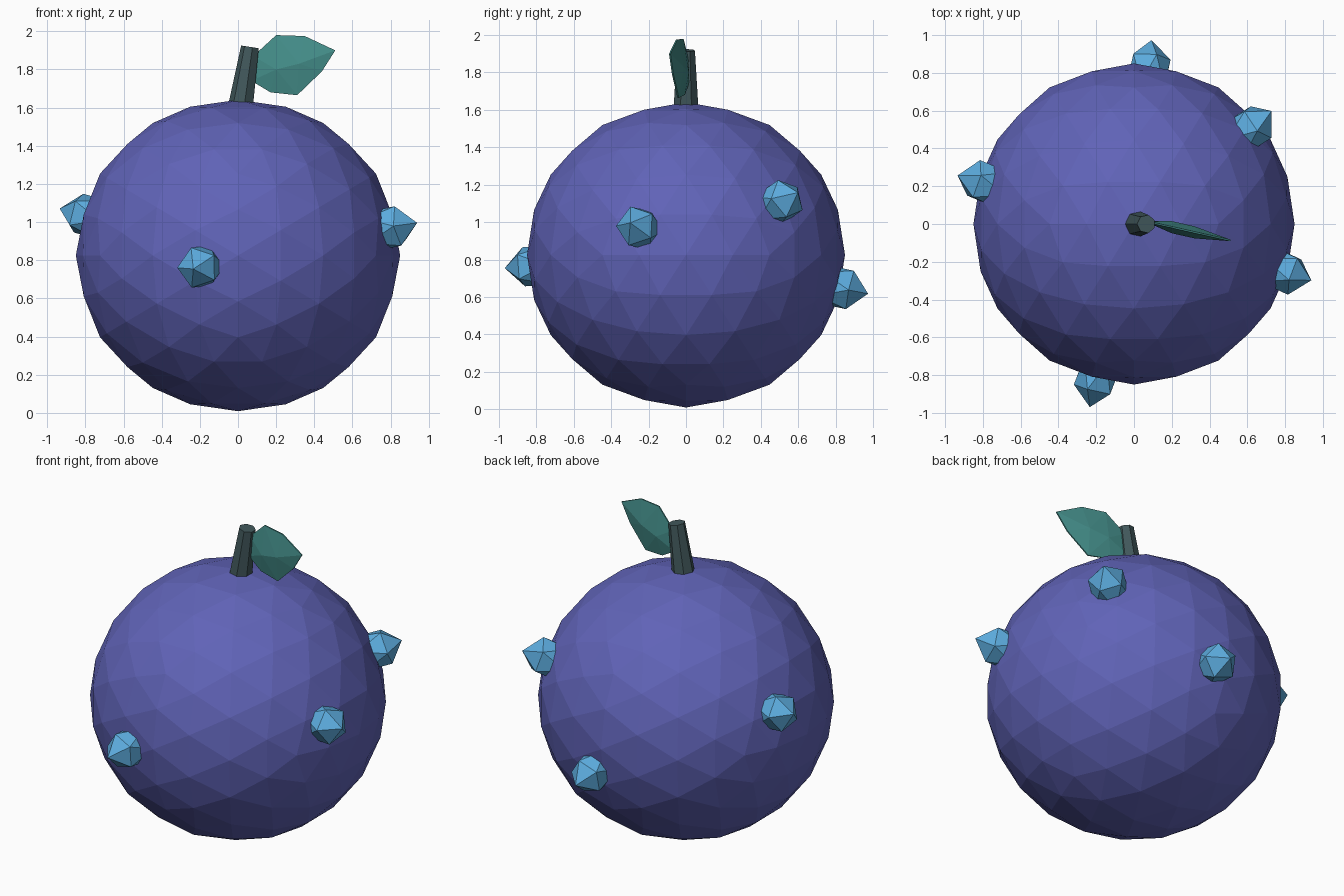
import bpy, bmesh, math
from mathutils import Matrix, Vector

if "Cube" in bpy.data.objects:
    bpy.data.objects.remove(bpy.data.objects["Cube"])


def material(name, rgb):
    m = bpy.data.materials.new(name)
    m.diffuse_color = (*rgb, 1)
    m.use_nodes = True
    m.node_tree.nodes["Principled BSDF"].inputs["Base Color"].default_value = m.diffuse_color
    return m


INDIGO = material("indigo skin", (0.117, 0.125, 0.475))
BLUE = material("bright blue", (0.107, 0.41, 0.73))
TEAL = material("teal leaf", (0.058, 0.27, 0.254))
SLATE = material("dark slate", (0.053, 0.097, 0.105))


def finish(bm, name, mat):
    bmesh.ops.recalc_face_normals(bm, faces=bm.faces)
    me = bpy.data.meshes.new(name)
    bm.to_mesh(me)
    bm.free()
    me.materials.append(mat)
    ob = bpy.data.objects.new(name, me)
    bpy.context.collection.objects.link(ob)
    return ob


CENTRE = Vector((0, 0, 0.825))

# Fruit body: faceted ball, turned so an edge lies across the top, slightly squashed
bm = bmesh.new()
turn = Matrix.Rotation(math.radians(-31.717), 4, 'Y')
bmesh.ops.create_icosphere(bm, subdivisions=3, radius=0.85, matrix=turn)
bmesh.ops.transform(bm, verts=bm.verts,
                    matrix=Matrix.Translation(CENTRE) @ Matrix.Diagonal((1, 1, 0.96, 1)))
finish(bm, "fruit_body", INDIGO)

# Bumps: stretched icosahedra pointing outwards, half sunk in the body
bumps = [(0.85, -0.27, 0.98), (-0.855, 0.235, 1.05), (-0.215, -0.89, 0.76),
         (0.085, 0.89, 0.635), (0.645, 0.53, 1.12)]
for i, p in enumerate(bumps):
    d = (Vector(p) - CENTRE).normalized()
    place = (Matrix.Translation(CENTRE + d * 0.825)
             @ d.to_track_quat('Z', 'Y').to_matrix().to_4x4()
             @ Matrix.Rotation(math.pi, 4, 'Z')
             @ Matrix.Diagonal((1, 1, 1.42, 1)))
    bm = bmesh.new()
    bmesh.ops.create_icosphere(bm, subdivisions=1, radius=0.123, matrix=place)
    finish(bm, f"bump_{i + 1}", BLUE)

# Stem: tapered, leaning to the right
low, high = Vector((0.005, 0, 1.53)), Vector((0.065, 0, 1.918))
axis = high - low
place = (Matrix.Translation((low + high) / 2)
         @ Matrix.Rotation(math.atan2(axis.x, axis.z), 4, 'Y')
         @ Matrix.Rotation(math.pi / 2, 4, 'Z'))
bm = bmesh.new()
bmesh.ops.create_cone(bm, cap_ends=True, segments=7, radius1=0.073, radius2=0.049,
                      depth=axis.length, matrix=place)
finish(bm, "stem", SLATE)

# Leaf: thin outline with a raised middle on both sides
outline = [(0.07, 1.74), (0.08, 1.87), (0.20, 1.98), (0.35, 1.975), (0.51, 1.90),
           (0.44, 1.79), (0.31, 1.665), (0.17, 1.68)]
ridge = [(0.20, 1.80), (0.32, 1.83)]
bm = bmesh.new()
for points, thick in ((outline, 0.004), (ridge, 0.032)):
    for x, z in points:
        y = 0.01 - (x - 0.08) * 0.225
        for side in (-1, 1):
            bm.verts.new((x, y + side * thick, z))
bmesh.ops.convex_hull(bm, input=bm.verts)
finish(bm, "leaf", TEAL)
